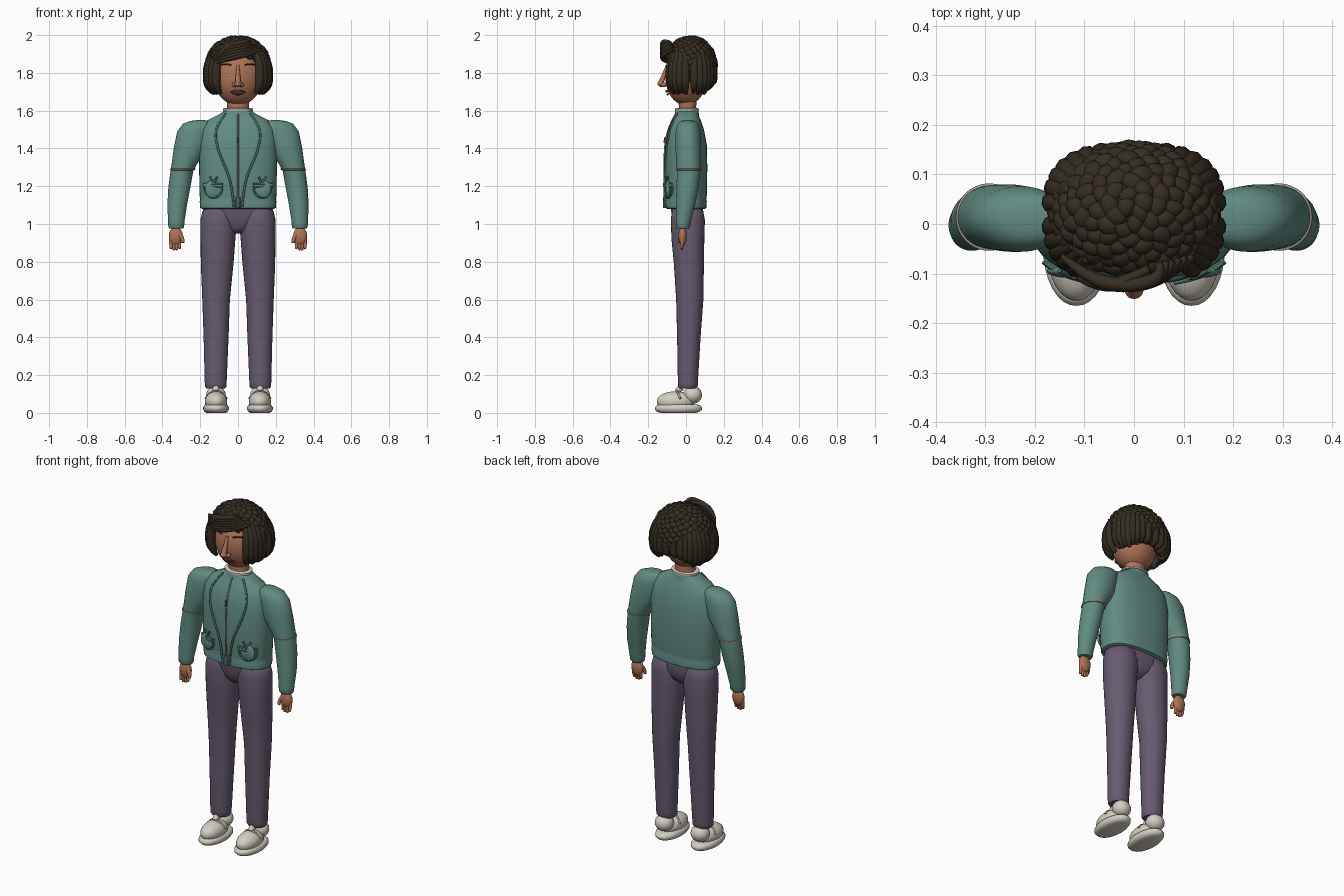
import bpy, bmesh, math, random
from mathutils import Matrix, Vector

random.seed(4)
cube = bpy.data.objects.get("Cube")
if cube:
    bpy.data.objects.remove(cube)


def colour(name, rgb):
    m = bpy.data.materials.new(name)
    m.use_nodes = True
    m.diffuse_color = (*rgb, 1)
    m.node_tree.nodes["Principled BSDF"].inputs["Base Color"].default_value = (*rgb, 1)
    return m


TEAL = colour("teal cloth", (.12, .26, .225))
TRIM = colour("dark teal trim", (.065, .15, .13))
PURPLE = colour("purple cloth", (.135, .105, .16))
SKIN = colour("skin", (.42, .17, .09))
HAIR = colour("dark brown hair", (.036, .026, .016))
WHITE = colour("off white", (.66, .62, .55))
TAN = colour("tan seam", (.38, .31, .24))
LIP = colour("lip brown", (.13, .035, .025))
METAL = colour("grey metal", (.2, .23, .22))


def finish(name, bm, mat):
    bmesh.ops.recalc_face_normals(bm, faces=bm.faces)
    for f in bm.faces:
        f.smooth = True
    me = bpy.data.meshes.new(name)
    bm.to_mesh(me)
    bm.free()
    me.materials.append(mat)
    ob = bpy.data.objects.new(name, me)
    bpy.context.collection.objects.link(ob)
    bpy.context.view_layer.objects.active = ob
    for o in bpy.context.selected_objects:
        o.select_set(False)
    ob.select_set(True)
    bpy.ops.object.shade_smooth_by_angle(angle=math.radians(50))
    return ob


def spow(v, p):
    return math.copysign(abs(v) ** p, v)


def loft(name, rings, mat, power=2, side=1, seg=32):
    """Skin stacked horizontal rings given as (x, y, z, radius x, radius y)."""
    bm = bmesh.new()
    loops = []
    for x, y, z, rx, ry in rings:
        angles = [math.tau * i / seg for i in range(seg)]
        loops.append([bm.verts.new((side * (x + rx * spow(math.cos(a), 2 / power)),
                                    y + ry * spow(math.sin(a), 2 / power), z)) for a in angles])
    for lo, hi in zip(loops, loops[1:]):
        for i in range(seg):
            j = (i + 1) % seg
            bm.faces.new((lo[i], lo[j], hi[j], hi[i]))
    bm.faces.new(loops[0])
    bm.faces.new(loops[-1])
    return finish(name, bm, mat)


def ball(name, centre, radii, mat, cut_below=None):
    bm = bmesh.new()
    place = Matrix.Translation(centre) @ Matrix.Diagonal((*radii, 1))
    bmesh.ops.create_uvsphere(bm, u_segments=32, v_segments=20, radius=1, matrix=place)
    if cut_below is not None:
        bmesh.ops.bisect_plane(bm, geom=bm.verts[:] + bm.edges[:] + bm.faces[:],
                               plane_co=(0, 0, cut_below), plane_no=(0, 0, -1), clear_outer=True)
        bmesh.ops.holes_fill(bm, edges=[e for e in bm.edges if e.is_boundary])
    return finish(name, bm, mat)


def tube(name, points, radius, mat, taper=None, side=1):
    """Smooth round strand through a few control points."""
    cu = bpy.data.curves.new(name, 'CURVE')
    cu.dimensions = '3D'
    cu.bevel_depth, cu.bevel_resolution, cu.use_fill_caps = radius, 3, True
    sp = cu.splines.new('NURBS')
    sp.points.add(len(points) - 1)
    for i, p in enumerate(points):
        sp.points[i].co = (side * p[0], p[1], p[2], 1)
        sp.points[i].radius = taper[i] if taper else 1
    sp.order_u, sp.use_endpoint_u, sp.resolution_u = min(3, len(points)), True, 6
    ob = bpy.data.objects.new(name, cu)
    bpy.context.collection.objects.link(ob)
    dg = bpy.context.evaluated_depsgraph_get()
    me = bpy.data.meshes.new_from_object(ob.evaluated_get(dg))
    bpy.data.objects.remove(ob)
    me.materials.clear()
    me.materials.append(mat)
    ob = bpy.data.objects.new(name, me)
    bpy.context.collection.objects.link(ob)
    return ob


# Jacket body
POWER = 2.5
body = [(0, 0, 1.08, .19, .1), (0, 0, 1.085, .2, .108), (0, 0, 1.12, .203, .11), (0, 0, 1.13, .2, .107),
        (0, 0, 1.15, .203, .11), (0, 0, 1.3, .206, .113), (0, 0, 1.42, .205, .11), (0, 0, 1.5, .195, .095),
        (0, .003, 1.55, .16, .075), (0, .005, 1.58, .1, .06), (0, .005, 1.6, .07, .055)]
loft("jacket_body", body, TEAL, POWER, seg=48)


def chest(x, z, lift=0):
    """Point on the front of the jacket."""
    for a, b in zip(body, body[1:]):
        if a[2] <= z <= b[2]:
            t = (z - a[2]) / (b[2] - a[2])
            _, cy, _, rx, ry = [p + (q - p) * t for p, q in zip(a, b)]
            return (x, cy - lift - ry * max(0, 1 - abs(x / rx) ** POWER) ** (1 / POWER), z)


loft("collar", [(0, .005, z, r, r * .8) for z, r in ((1.57, .08), (1.6, .077), (1.607, .07))], TEAL)
loft("collar_edge", [(0, .005, z, r, r * .8) for z, r in ((1.598, .07), (1.602, .08), (1.61, .08), (1.613, .07))], WHITE)
zip_z = [1.1 + i * .06 for i in range(9)]
tube("zipper", [chest(0, z, .002) for z in zip_z], .005, METAL)
tube("zipper_end", [chest(0, z, .001) for z in (1.085, 1.11, 1.14)], .012, TRIM)
tube("zipper_pull", [chest(0, z, .006) for z in (1.43, 1.46)], .006, LIP)
lapel = [(.065, 1.585), (.1, 1.54), (.122, 1.48), (.108, 1.4), (.08, 1.33), (.05, 1.26), (.03, 1.18), (.022, 1.09)]

# Trousers hips
loft("hips", [(0, .005, .95, .03, .04), (0, .008, .98, .09, .07), (0, .01, 1.03, .17, .083),
              (0, .005, 1.08, .185, .085), (0, 0, 1.15, .18, .085)], PURPLE, 2.3)

arm = [(.2, .01, 1.55, .02, .02), (.2, .01, 1.545, .055, .04), (.212, .01, 1.53, .08, .055),
       (.228, .01, 1.49, .094, .066), (.25, .012, 1.4, .09, .068), (.283, .014, 1.32, .068, .065),
       (.297, .014, 1.28, .06, .062), (.311, .008, 1.19, .058, .058), (.322, -.002, 1.1, .052, .05),
       (.327, -.014, 1.01, .043, .04), (.327, -.016, .985, .042, .038), (.327, -.016, .975, .036, .032)]
leg = [(.118, .01, .13, .05, .046), (.118, .01, .14, .057, .052), (.118, .01, .16, .058, .053),
       (.116, .015, .4, .066, .062), (.116, .02, .6, .073, .072), (.11, .015, .8, .087, .08),
       (.106, .01, .92, .092, .087), (.102, .01, 1.02, .097, .09), (.1, .008, 1.07, .088, .083),
       (.1, .005, 1.1, .05, .06)]

for s, label in ((1, "left"), (-1, "right")):
    # Sleeves and hands
    loft(label + "_sleeve", arm, TEAL, 2, s)
    loft(label + "_elbow_seam", [(.295, .014, 1.284, .061, .062), (.294, .014, 1.286, .066, .067),
                                 (.292, .014, 1.292, .067, .068), (.291, .014, 1.294, .061, .062)], TAN, 2, s)
    ball(label + "_palm", (s * .329, -.018, .935), (.037, .022, .05), SKIN)
    for i in range(4):
        x = .309 + i * .015
        low = .862 + (.008 if i in (0, 3) else 0)
        tube(label + "_finger", [(x, -.018, .93), (x + .002, -.02, .895), (x, -.026, low)], .0105, SKIN, (1, 1, .65), s)
    tube(label + "_thumb", [(.315, -.022, .95), (.292, -.03, .93), (.292, -.036, .9)], .012, SKIN, (1, 1, .7), s)

    # Legs and shoes
    loft(label + "_trouser_leg", leg, PURPLE, 2.1, s)
    loft(label + "_shoe_sole", [(.116, -.04, z, .068 * k, .125 * k) for z, k in
                                ((0, .75), (.006, .9), (.018, 1), (.03, 1), (.04, .92), (.045, .8))], WHITE, 2.1, s)
    ball(label + "_shoe_upper", (s * .116, -.055, .06), (.059, .1, .054), WHITE)
    ball(label + "_shoe_heel", (s * .117, .035, .095), (.052, .05, .047), WHITE)
    tube(label + "_shoe_lace", [(.06, -.03, .075), (.09, -.05, .118), (.142, -.05, .118), (.172, -.03, .075)], .006, TAN, None, s)
    tube(label + "_shoe_tongue", [(.117, -.05, .112), (.117, -.025, .135)], .02, WHITE, (.7, 1), s)

    # Lapel edge and round pocket
    tube(label + "_lapel_edge", [chest(x, z, .003) for x, z in lapel], .006, TRIM, None, s)
    ball(label + "_pocket", (s * .13, chest(.13, 1.185)[1], 1.185), (.046, .014, .048), TEAL)
    rim = [(.13 + .047 * math.cos(a), 1.19 + .052 * math.sin(a)) for a in [math.pi * (1 + i / 8) for i in range(9)]]
    tube(label + "_pocket_rim", [chest(x, z, .003) for x, z in rim], .005, TRIM, None, s)
    tube(label + "_pocket_flap", [chest(.08 + .02 * i, 1.205, .005) for i in range(6)], .011, TEAL, None, s)
    tube(label + "_flap_edge", [chest(.08 + .02 * i, 1.213, .011) for i in range(6)], .005, TRIM, None, s)
    for x in (.11, .15):
        tube(label + "_pocket_tie", [chest(.125, 1.215, .01), chest(x, 1.25, .006)], .005, TRIM, None, s)

# Neck and head
loft("neck", [(0, .008, 1.56, .062, .05), (0, .008, 1.62, .058, .046), (0, .008, 1.72, .062, .05)], SKIN)
ball("head", (0, 0, 1.78), (.13, .11, .152), SKIN)
tube("nose_bridge", [(0, -.1, 1.84), (0, -.115, 1.79), (0, -.134, 1.745)], .016, SKIN, (.5, .7, 1))
ball("nose_tip", (0, -.132, 1.742), (.019, .019, .016), SKIN)
tube("upper_lip", [(-.04, -.085, 1.696), (-.018, -.103, 1.706), (0, -.103, 1.699), (.018, -.103, 1.706), (.04, -.085, 1.696)],
     .006, LIP, (.4, 1, 1, 1, .4))
tube("lower_lip", [(-.03, -.09, 1.69), (0, -.106, 1.682), (.03, -.09, 1.69)], .007, LIP, (.4, 1, .4))
for s in (-1, 1):
    ball("nostril", (s * .018, -.117, 1.737), (.014, .015, .012), SKIN)
    tube("eyelash", [(.035, -.1, 1.842), (.065, -.092, 1.85), (.098, -.066, 1.842)], .006, HAIR, (.5, 1, .5), s)

# Hair: skull cap covered in packed curls
ball("hair_cap", (0, .037, 1.84), (.158, .117, .148), HAIR, 1.745)
bm = bmesh.new()
COUNT = 330
for i in range(COUNT):
    h = 1 - 2 * (i + .5) / COUNT
    a = i * math.pi * (3 - math.sqrt(5))
    r = math.sqrt(1 - h * h)
    n = Vector((r * math.cos(a), r * math.sin(a), h))
    p = Vector((n.x * .16, n.y * .128 + .023, n.z * .145 + 1.838))
    lowest = 1.885 if n.y < -.35 else 1.82 if n.y < .3 else 1.745
    if p.z < lowest:
        continue
    size = random.uniform(.018, .023)
    spin = n.to_track_quat('Z', 'Y').to_matrix().to_4x4() @ Matrix.Rotation(random.uniform(0, 3), 4, 'Z')
    place = Matrix.Translation(p) @ spin @ Matrix.Diagonal((size * 1.15, size * .9, size * .85, 1))
    bmesh.ops.create_icosphere(bm, subdivisions=3, radius=1, matrix=place)
finish("hair_curls", bm, HAIR)

# Hanging locks around the sides and nape
for s in (-1, 1):
    for k in range(13):
        a = math.radians(-52 + k * 11.5)
        x, y = .156 * spow(math.cos(a), .7), .118 * spow(math.sin(a), .7)
        bottom = 1.69 + .006 * (k % 2) + max(0, k - 8) * .011
        path = [(f * x, .02 + f * y, z) for f, z in
                ((.85, 1.91), (1.02, 1.86), (1.06, 1.77), (1, 1.72 + (bottom - 1.69) * .6), (.83, bottom))]
        tube("hair_lock", path, .023, HAIR, (.6, 1, 1.05, .9, .4), s)

# Swept fringe
for k in range(6):
    d = k * .014
    tube("fringe_strand", [(.12 - d, -.065 - d * .2, 1.925 + d * .5), (.06, -.113, 1.9 + d), (-.03, -.127, 1.88 + d),
                           (-.1, -.105, 1.862 + d), (-.145, -.065, 1.845 + d)], .014, HAIR, (.5, 1, 1.1, .9, .4))
tube("fringe_tuft", [(.03, -.09, 1.96), (-.03, -.125, 1.955), (-.08, -.12, 1.92), (-.11, -.11, 1.88)], .014, HAIR, (.6, 1, 1, .4))
